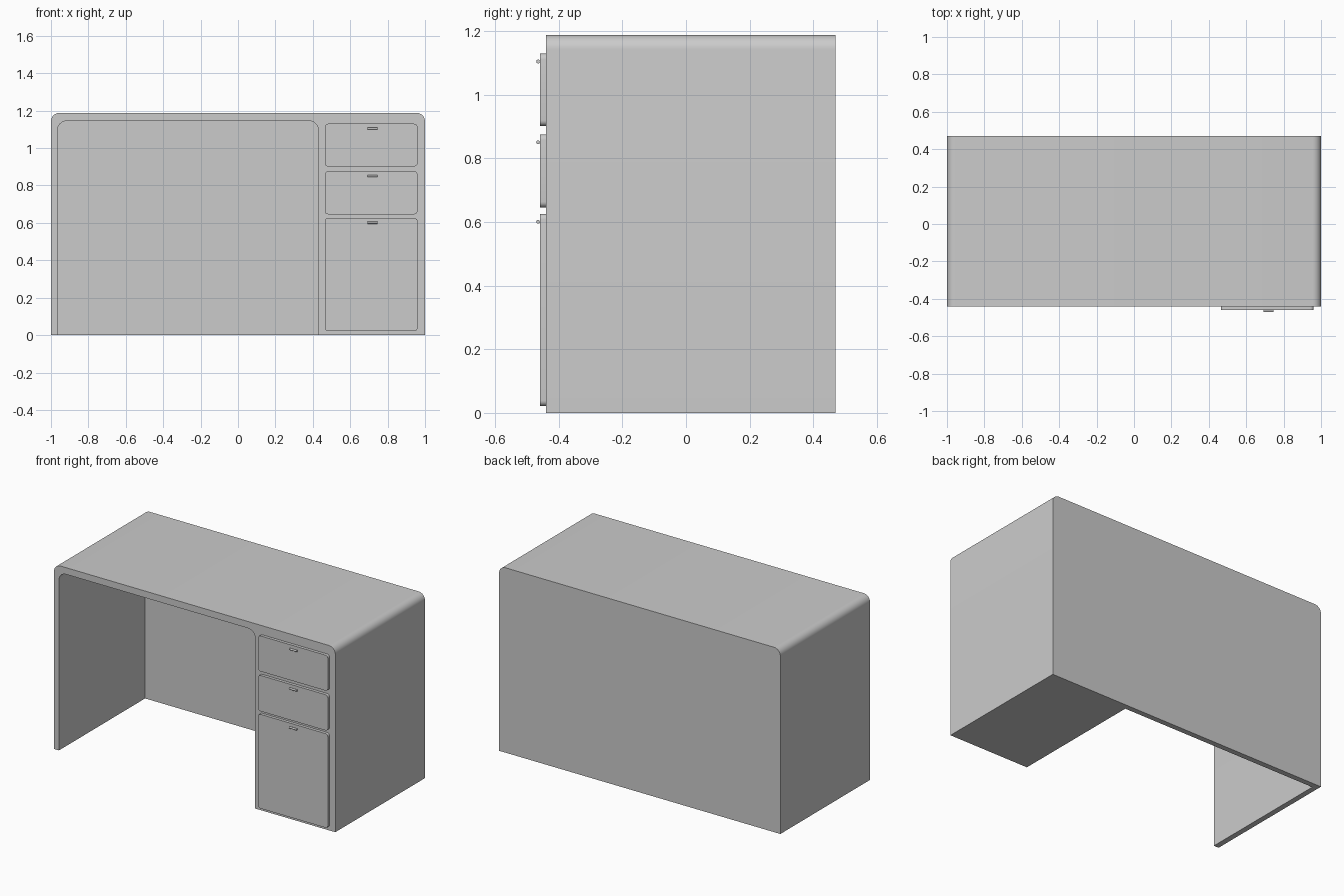
import bpy, bmesh, math

if "Cube" in bpy.data.objects:
    bpy.data.objects.remove(bpy.data.objects["Cube"])


def rounded_outline(x0, x1, z0, z1, r_bottom, r_top, steps=8):
    """Rectangle in xz with rounded bottom and top corners."""
    pts = []
    corners = [(x0, z0, 1, 1, r_bottom, 180), (x1, z0, -1, 1, r_bottom, 270),
               (x1, z1, -1, -1, r_top, 0), (x0, z1, 1, -1, r_top, 90)]
    for x, z, sx, sz, r, start in corners:
        if r == 0:
            pts.append((x, z))
            continue
        for i in range(steps + 1):
            a = math.radians(start + 90 * i / steps)
            pts.append((x + sx * r + r * math.cos(a), z + sz * r + r * math.sin(a)))
    return pts


def slab(name, outline, y0, y1):
    """Extrude an xz outline from y0 to y1."""
    bm = bmesh.new()
    face = bm.faces.new([bm.verts.new((x, y0, z)) for x, z in outline])
    ext = bmesh.ops.extrude_face_region(bm, geom=[face])
    verts = [g for g in ext["geom"] if isinstance(g, bmesh.types.BMVert)]
    bmesh.ops.translate(bm, verts=verts, vec=(0, y1 - y0, 0))
    bmesh.ops.recalc_face_normals(bm, faces=bm.faces)
    mesh = bpy.data.meshes.new(name)
    bm.to_mesh(mesh)
    bm.free()
    obj = bpy.data.objects.new(name, mesh)
    bpy.context.collection.objects.link(obj)
    return obj


def smooth(obj):
    bpy.ops.object.select_all(action="DESELECT")
    obj.select_set(True)
    bpy.context.view_layer.objects.active = obj
    bpy.ops.object.shade_smooth_by_angle(angle=math.radians(30))


# Desk body, with the knee space cut out in front of a thin back panel
body = slab("desk_body", rounded_outline(-1, 1, 0, 1.188, 0, 0.045), -0.44, 0.47)
cutter = slab("knee_space_cutter", rounded_outline(-0.965, 0.43, -0.2, 1.145, 0, 0.05), -0.6, 0.435)
cut = body.modifiers.new("knee_space", "BOOLEAN")
cut.operation = "DIFFERENCE"
cut.solver = "EXACT"
cut.object = cutter
bpy.context.view_layer.objects.active = body
bpy.ops.object.modifier_apply(modifier=cut.name)
bpy.data.objects.remove(cutter)
smooth(body)

# Drawer fronts, each with a small bar handle
drawers = [("top", 0.902, 1.13), ("middle", 0.646, 0.876), ("bottom", 0.021, 0.626)]
for label, z0, z1 in drawers:
    front = slab(label + "_drawer", rounded_outline(0.464, 0.96, z0, z1, 0.018, 0.018, 6), -0.459, -0.44)
    smooth(front)
    bpy.ops.mesh.primitive_cylinder_add(vertices=16, radius=0.006, depth=0.052,
                                        location=(0.719, -0.465, z1 - 0.025),
                                        rotation=(0, math.pi / 2, 0))
    handle = bpy.context.object
    handle.name = label + "_handle"
    smooth(handle)
